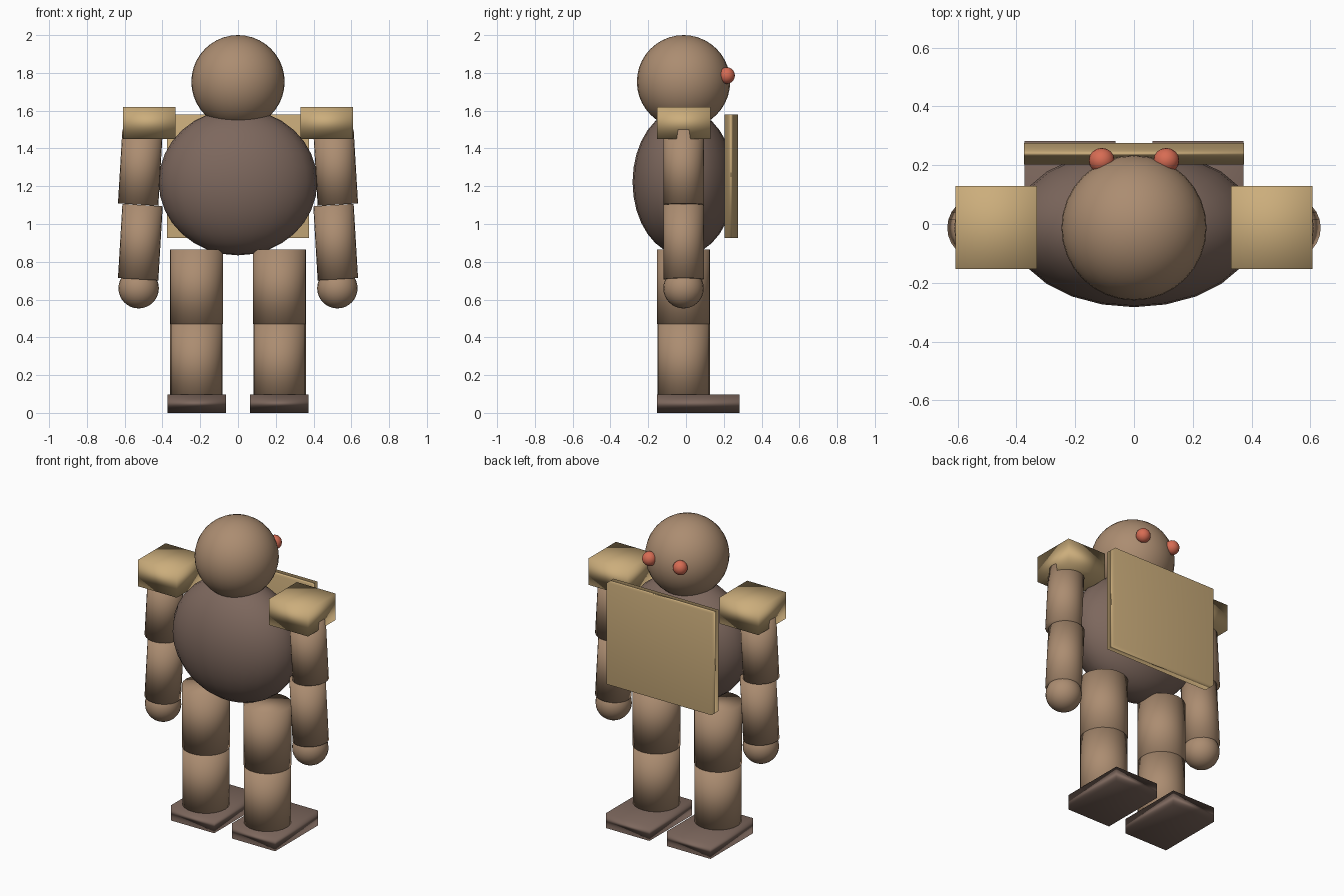
import bpy
import math

if "Cube" in bpy.data.objects:
    bpy.data.objects.remove(bpy.data.objects["Cube"])

YC = -0.013  # shared depth of head, torso and limbs


def material(name, rgb):
    m = bpy.data.materials.new(name)
    m.diffuse_color = (*rgb, 1)
    m.use_nodes = True
    m.node_tree.nodes["Principled BSDF"].inputs["Base Color"].default_value = m.diffuse_color
    return m


SKIN = material("light_brown", (0.41, 0.265, 0.165))
DARK = material("dark_brown", (0.205, 0.137, 0.110))
SAND = material("sand", (0.60, 0.42, 0.20))
RED = material("coral_red", (0.68, 0.150, 0.088))


def finish(name, mat, scale=(1, 1, 1)):
    ob = bpy.context.object
    ob.name = name
    ob.scale = scale
    ob.data.materials.append(mat)
    bpy.ops.object.shade_smooth()
    return ob


def ball(name, mat, loc, radii, seg=24, rings=16):
    bpy.ops.mesh.primitive_uv_sphere_add(segments=seg, ring_count=rings, radius=1, location=loc)
    return finish(name, mat, radii)


def box(name, mat, lo, hi):
    loc = [(a + b) / 2 for a, b in zip(lo, hi)]
    bpy.ops.mesh.primitive_cube_add(size=1, location=loc)
    return finish(name, mat, [b - a for a, b in zip(lo, hi)])


def tube(name, mat, loc, radius, length, tilt=0):
    bpy.ops.mesh.primitive_cylinder_add(vertices=24, radius=radius, depth=length,
                                        location=loc, rotation=(0, tilt, 0))
    return finish(name, mat)


# Torso, head and back plate
ball("torso", DARK, (0, YC, 1.222), (0.42, 0.27, 0.388))
ball("head", SKIN, (0, YC, 1.753), (0.247, 0.247, 0.247), 32, 20)
box("back_plate", SAND, (-0.375, 0.203, 0.926), (0.375, 0.275, 1.58))

for side, s in (("left", -1), ("right", 1)):
    def sided_box(name, mat, x0, x1, y0, y1, z0, z1):
        xs = sorted((s * x0, s * x1))
        return box(f"{side}_{name}", mat, (xs[0], y0, z0), (xs[1], y1, z1))

    # Eye
    ball(f"{side}_eye", RED, (s * 0.11, 0.216, 1.786), (0.044, 0.043, 0.044), 16, 10)

    # Shoulder and arm, leaning slightly outwards towards the bottom
    sided_box("shoulder", SAND, 0.33, 0.608, -0.153, 0.129, 1.45, 1.62)
    lean = -s * math.radians(3.4)
    tube(f"{side}_upper_arm", SKIN, (s * 0.517, YC, 1.299), 0.107, 0.393, lean)
    tube(f"{side}_forearm", SKIN, (s * 0.517, YC, 0.904), 0.107, 0.393, lean)
    ball(f"{side}_hand", SKIN, (s * 0.526, YC, 0.66), (0.107, 0.107, 0.107))

    # Leg and foot
    tube(f"{side}_thigh", SKIN, (s * 0.22, YC, 0.668), 0.141, 0.394)
    tube(f"{side}_shin", SKIN, (s * 0.22, YC, 0.27), 0.139, 0.402)
    sided_box("foot", DARK, 0.063, 0.373, -0.153, 0.283, 0.0, 0.097)
